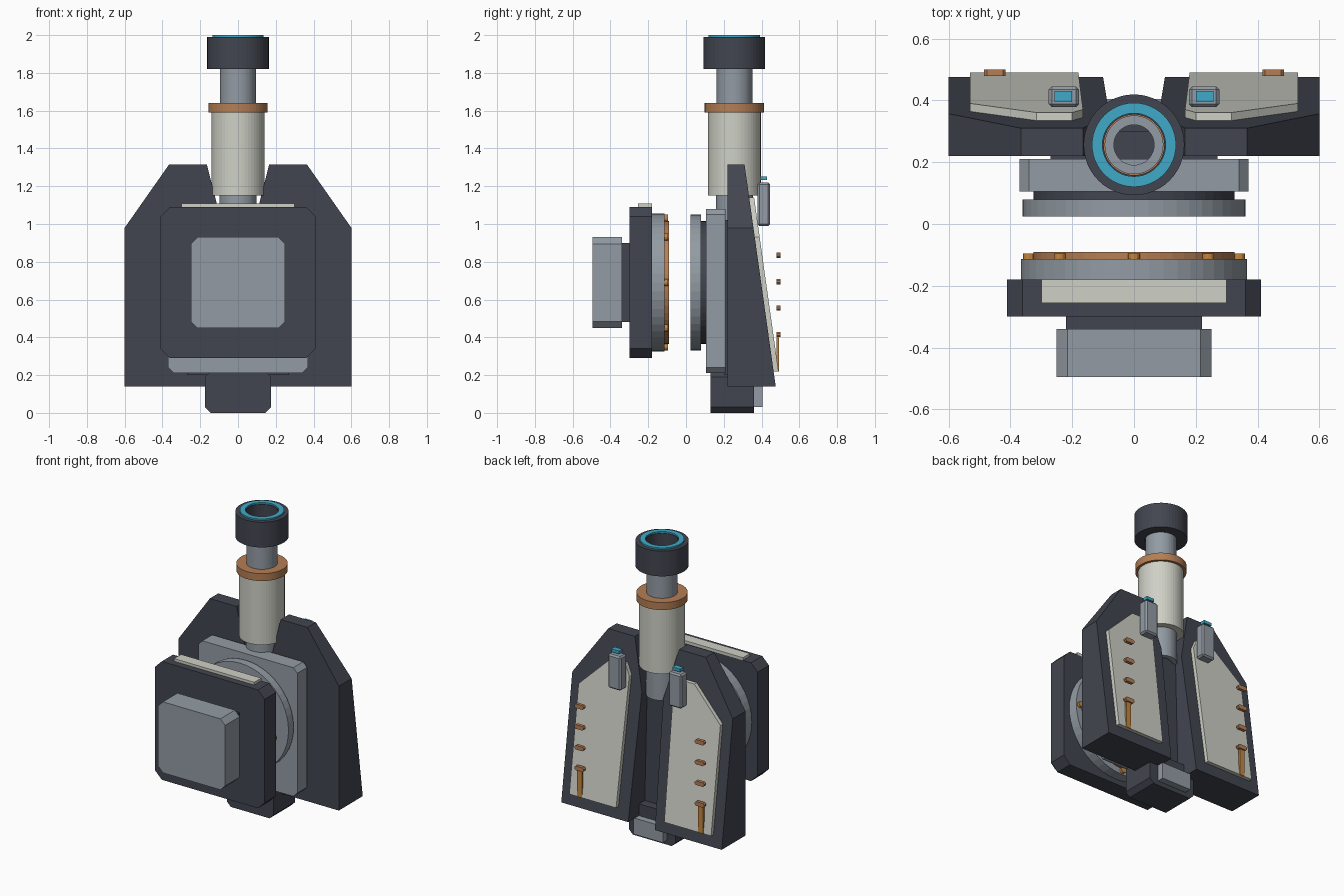
import bpy, bmesh
from math import cos, sin, pi

if "Cube" in bpy.data.objects:
    bpy.data.objects.remove(bpy.data.objects["Cube"])


def material(name, r, g, b):
    m = bpy.data.materials.new(name)
    m.diffuse_color = (r, g, b, 1)
    m.use_nodes = True
    m.node_tree.nodes["Principled BSDF"].inputs["Base Color"].default_value = m.diffuse_color
    return m


DARK = material("dark", 0.055, 0.06, 0.08)
STEEL = material("steel", 0.29, 0.33, 0.37)
CREAM = material("cream", 0.62, 0.63, 0.56)
COPPER = material("copper", 0.46, 0.21, 0.09)
AMBER = material("amber", 0.55, 0.24, 0.05)
CYAN = material("cyan", 0.05, 0.40, 0.58)


def build(name, bm, mat):
    bmesh.ops.recalc_face_normals(bm, faces=bm.faces)
    me = bpy.data.meshes.new(name)
    bm.to_mesh(me)
    bm.free()
    me.materials.append(mat)
    ob = bpy.data.objects.new(name, me)
    bpy.context.collection.objects.link(ob)
    return ob


def slab(name, profile, front, back, mat):
    """Solid from an x-z profile; front and back give y for each height."""
    bm = bmesh.new()
    a = [bm.verts.new((x, front(z), z)) for x, z in profile]
    b = [bm.verts.new((x, back(z), z)) for x, z in profile]
    bm.faces.new(a)
    bm.faces.new(b[::-1])
    n = len(profile)
    for i in range(n):
        j = (i + 1) % n
        bm.faces.new((a[i], b[i], b[j], a[j]))
    return build(name, bm, mat)


def block(name, x0, x1, y0, y1, z0, z1, mat, c=0.0):
    """Box running along y with optional cut corners."""
    if c:
        p = [(x0 + c, z0), (x1 - c, z0), (x1, z0 + c), (x1, z1 - c),
             (x1 - c, z1), (x0 + c, z1), (x0, z1 - c), (x0, z0 + c)]
    else:
        p = [(x0, z0), (x1, z0), (x1, z1), (x0, z1)]
    return slab(name, p, lambda z: y0, lambda z: y1, mat)


def ring(name, place, r, lo, hi, mat, hole=0.0, n=48):
    """Disc, or a tube when hole is given; place maps (u, v, height) to a point."""
    bm = bmesh.new()

    def loop(rad, h):
        return [bm.verts.new(place(rad * cos(2 * pi * i / n), rad * sin(2 * pi * i / n), h))
                for i in range(n)]
    loops = [loop(r, lo), loop(r, hi)]
    if hole:
        loops += [loop(hole, hi), loop(hole, lo)]
    else:
        bm.faces.new(loops[0])
        bm.faces.new(loops[1])
    for k in range(len(loops) if hole else 1):
        a, b = loops[k], loops[(k + 1) % len(loops)]
        for i in range(n):
            j = (i + 1) % n
            bm.faces.new((a[i], a[j], b[j], b[i]))
    return build(name, bm, mat)


def facing(u, v, h):
    return (u, h, 0.69 + v)


def upright(u, v, h):
    return (u, 0.256 + v, h)


# Front half: pad, neck, plate and top strip
block("front_pad", -0.25, 0.25, -0.495, -0.34, 0.45, 0.93, STEEL, 0.035)
block("front_neck", -0.22, 0.22, -0.345, -0.295, 0.48, 0.90, DARK)
block("front_plate", -0.41, 0.41, -0.30, -0.18, 0.29, 1.09, DARK, 0.05)
block("front_top_strip", -0.30, 0.30, -0.255, -0.18, 1.085, 1.108, CREAM)

# Front coupling disc with its ring and eight bolts
ring("front_disc", facing, 0.366, -0.18, -0.113, STEEL)
ring("contact_ring", facing, 0.325, -0.115, -0.09, COPPER, hole=0.26)
for i in range(8):
    u, v = 0.34 * cos(i * pi / 4), 0.34 * sin(i * pi / 4)
    ring("ring_bolt", lambda a, b, h: facing(u + a, v + b, h), 0.019, -0.116, -0.096, AMBER, n=12)

# Rear coupling disc, plate and spine
ring("rear_disc", facing, 0.36, 0.025, 0.08, STEEL)
ring("rear_disc_neck", facing, 0.325, 0.075, 0.11, DARK)
block("rear_plate", -0.37, 0.37, 0.105, 0.21, 0.21, 1.08, STEEL, 0.03)
block("rear_spine", -0.27, 0.27, 0.20, 0.30, 0.20, 1.02, DARK)

# Foot
block("foot", -0.175, 0.175, 0.13, 0.36, 0.0, 0.22, DARK, 0.03)
block("foot_back_pad", -0.11, 0.11, 0.355, 0.405, 0.03, 0.14, STEEL)

# Hollow mast
ring("mast_lower_tube", upright, 0.098, 0.95, 1.16, STEEL, hole=0.065)
ring("mast_sleeve", upright, 0.14, 1.15, 1.59, CREAM, hole=0.066)
ring("mast_collar", upright, 0.157, 1.59, 1.64, COPPER, hole=0.066)
ring("mast_upper_tube", upright, 0.095, 1.63, 1.86, STEEL, hole=0.065)
ring("mast_cap", upright, 0.163, 1.82, 1.99, DARK, hole=0.098)
ring("cap_glow_ring", upright, 0.136, 1.985, 2.0, CYAN, hole=0.102)


# Sloping back of the wings
def slope(z):
    return 0.475 - 0.1404 * (z - 0.14)


WING = [(0.10, 0.14), (0.60, 0.14), (0.60, 0.98), (0.365, 1.315), (0.165, 1.315), (0.08, 0.98)]
PANEL = [(0.18, 0.22), (0.53, 0.22), (0.53, 0.93), (0.315, 1.14), (0.20, 1.14), (0.165, 1.07)]

for side, s in (("right", 1), ("left", -1)):
    def mir(p):
        return [(s * x, z) for x, z in p]

    def sided(name, x0, x1, *rest):
        xs = sorted((s * x0, s * x1))
        return block(side + "_" + name, xs[0], xs[1], *rest)

    slab(side + "_wing", mir(WING), lambda z: 0.22, slope, DARK)
    slab(side + "_wing_panel", mir(PANEL), lambda z: slope(z) - 0.01,
         lambda z: slope(z) + 0.026, CREAM)
    # Latch with lit tip
    latch = sided("latch", 0.178, 0.276, 0.378, 0.445, 0.99, 1.22, STEEL)
    bev = latch.modifiers.new("edges", "BEVEL")
    bev.width, bev.segments = 0.01, 1
    sided("latch_light", 0.20, 0.257, 0.395, 0.43, 1.232, 1.252, CYAN)
    # Row of studs and the bar below
    for z in (0.415, 0.555, 0.695, 0.835):
        sided("stud", 0.415, 0.485, 0.478, 0.50, z - 0.014, z + 0.014, COPPER, 0.009)
    sided("stud_bar", 0.435, 0.472, 0.478, 0.492, 0.22, 0.40, AMBER)
